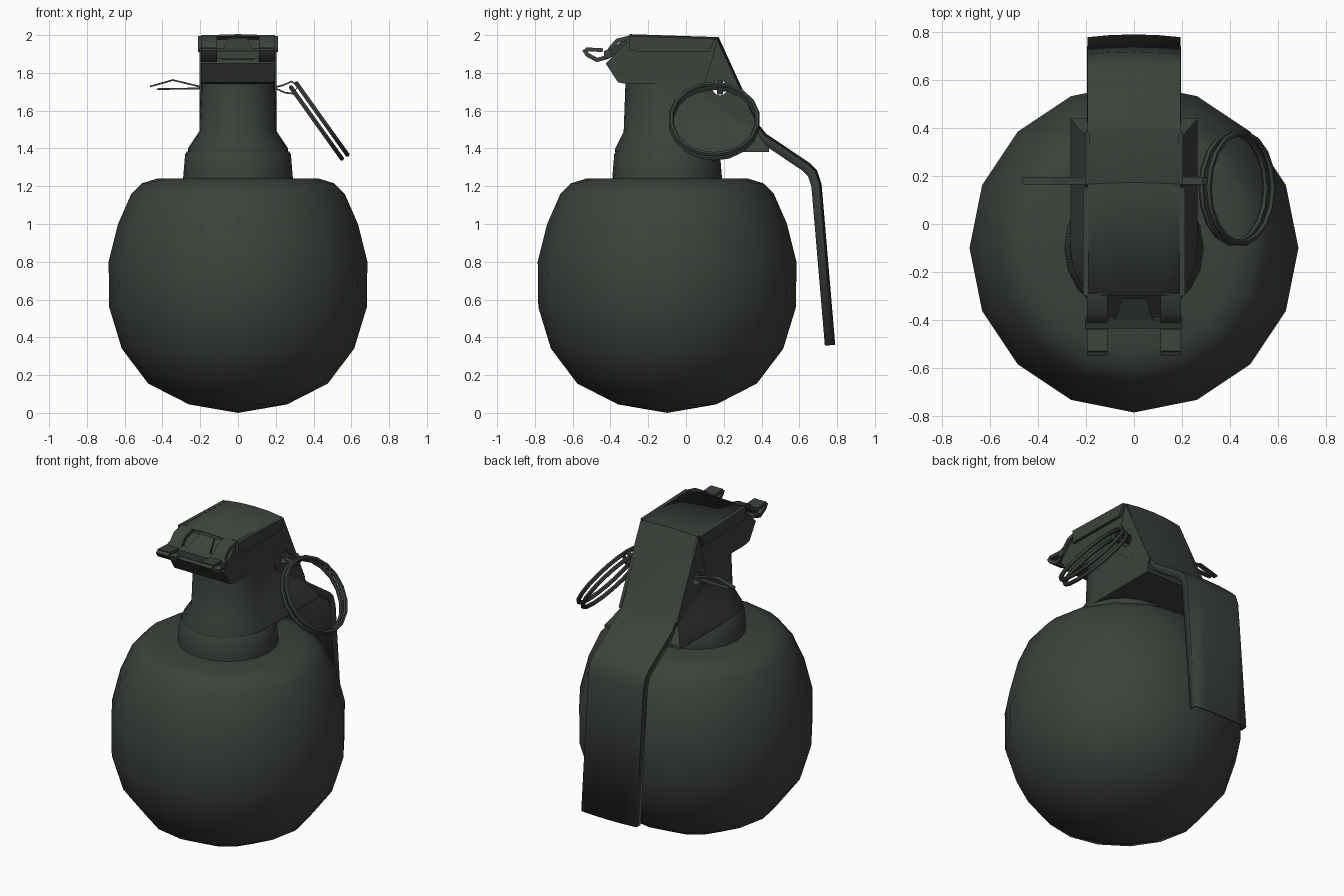
import bpy
import bmesh
from math import sin, cos, pi, radians
from mathutils import Vector

if "Cube" in bpy.data.objects:
    bpy.data.objects.remove(bpy.data.objects["Cube"])

paint = bpy.data.materials.new("dark olive paint")
paint.use_nodes = True
COLOUR = (0.045, 0.054, 0.045, 1)
paint.diffuse_color = COLOUR
bsdf = next(n for n in paint.node_tree.nodes if n.type == "BSDF_PRINCIPLED")
bsdf.inputs["Base Color"].default_value = COLOUR
bsdf.inputs["Roughness"].default_value = 0.7

AXIS_Y = -0.1
PIN_Y, PIN_Z = 0.18, 1.72


def finish(obj, angle=None):
    obj.data.materials.clear()
    obj.data.materials.append(paint)
    if angle:
        bpy.ops.object.select_all(action="DESELECT")
        obj.select_set(True)
        bpy.context.view_layer.objects.active = obj
        bpy.ops.object.shade_smooth_by_angle(angle=radians(angle))
    return obj


def grid_object(name, rows, closed=False, caps=False, angle=None):
    """Skin a list of equally long point rows."""
    bm = bmesh.new()
    grid = [[bm.verts.new(p) for p in row] for row in rows]
    n = len(grid[0])
    for a, b in zip(grid, grid[1:]):
        for i in range(n if closed else n - 1):
            j = (i + 1) % n
            bm.faces.new((a[i], a[j], b[j], b[i]))
    if caps:
        bm.faces.new(grid[0])
        bm.faces.new(grid[-1])
    bmesh.ops.remove_doubles(bm, verts=bm.verts, dist=0.0005)
    bmesh.ops.recalc_face_normals(bm, faces=bm.faces)
    mesh = bpy.data.meshes.new(name)
    bm.to_mesh(mesh)
    bm.free()
    obj = bpy.data.objects.new(name, mesh)
    bpy.context.collection.objects.link(obj)
    return finish(obj, angle)


def lathe(name, profile, sides, angle):
    rows = [[(r * cos(2 * pi * i / sides), AXIS_Y + r * sin(2 * pi * i / sides), z)
             for i in range(sides)] for r, z in profile]
    return grid_object(name, rows, True, True, angle)


def prism(name, side_profile, x0, x1, angle=None):
    rows = [[(x, y, z) for y, z in side_profile] for x in (x0, x1)]
    return grid_object(name, rows, True, True, angle)


def inward(path):
    """Mitred normals of a path, pointing under it."""
    pts = [Vector(p) for p in path]
    result = []
    for i, p in enumerate(pts):
        before = (p - pts[i - 1]).normalized() if i else None
        after = (pts[i + 1] - p).normalized() if i + 1 < len(pts) else None
        t1, t2 = before or after, after or before
        n1, n2 = Vector((t1.y, -t1.x)), Vector((t2.y, -t2.x))
        result.append((n1 + n2) / (1 + n1.dot(n2)))
    return pts, result


def ribbon(name, path, thick, x0, x1, angle=40):
    pts, normals = inward(path)
    under = [p + n * thick for p, n in zip(pts, normals)]
    return prism(name, [tuple(p) for p in pts + under[::-1]], x0, x1, angle)


# Round body and neck
lathe("body", [(0, 0), (0.26, 0.045), (0.475, 0.155), (0.615, 0.34), (0.682, 0.56),
               (0.685, 0.8), (0.635, 1.0), (0.565, 1.16), (0.51, 1.215),
               (0.43, 1.24), (0.2, 1.24)], 16, 50)
lathe("neck", [(0.29, 1.23), (0.29, 1.25), (0.28, 1.37), (0.27, 1.385), (0.2, 1.385)], 20, 35)


# Fuze column: rounded at the front, square at the back
def outline(half_width, depth, back, z):
    arc = [(half_width * cos(pi * i / 12), AXIS_Y - depth * sin(pi * i / 12), z)
           for i in range(13)]
    return arc + [(-half_width, back, z), (half_width, back, z)]


column = grid_object("fuze_column", [
    outline(0.265, 0.275, 0.44, 1.38), outline(0.265, 0.275, 0.44, 1.4),
    outline(0.205, 0.23, 0.37, 1.49), outline(0.195, 0.22, 0.26, 1.76)], True, True, 35)

# Fuze head
head = prism("fuze_head", [(-0.31, 1.74), (-0.36, 1.75), (-0.425, 1.85), (-0.3, 1.978),
                           (0.15, 1.97), (0.26, 1.74)], -0.195, 0.195)

# Safety lever: a thin bowed channel swept along its side path
lever_path = [(-0.3, 2.0), (0.17, 1.985), (0.38, 1.525), (0.42, 1.475),
              (0.65, 1.32), (0.69, 1.28), (0.713, 1.21), (0.785, 0.36)]
section = [(-0.19, 0.05), (-0.19, 0.01), (-0.1, 0.003), (0, 0),
           (0.1, 0.003), (0.19, 0.01), (0.19, 0.05)]
pts, normals = inward(lever_path)
lever = grid_object("safety_lever", [
    [(x, p.x + n.x * d, p.y + n.y * d) for x, d in section]
    for p, n in zip(pts, normals)], angle=35)
shell = lever.modifiers.new("sheet thickness", "SOLIDIFY")
shell.thickness = 0.01
shell.offset = 0

# Lever cheeks and top lips, mirrored
cheeks = []
for side, s in (("left", 1), ("right", -1)):
    cheeks.append(prism(side + "_cheek", [(0.165, 1.975), (0.085, 1.7), (0.1, 1.665),
                                          (0.37, 1.49), (0.385, 1.51)], s * 0.185, s * 0.205))
    prism(side + "_top_lip", [(-0.3, 1.995), (-0.3, 1.915), (0.12, 1.91), (0.155, 1.98)],
          s * 0.19, s * 0.213)
    # Hook arm curling forward from the lever
    ribbon(side + "_hook_arm", [(-0.53, 1.93), (-0.515, 1.905), (-0.47, 1.88), (-0.435, 1.89),
                                (-0.405, 1.94), (-0.37, 1.98), (-0.29, 2.0)],
           0.022, s * 0.11, s * 0.195)
    ribbon(side + "_hook_tip", [(-0.53, 1.935), (-0.44, 1.93)], 0.02, s * 0.11, s * 0.195)

# Hinge bar and tongue between the hook arms
prism("hinge_bar", [(-0.435, 1.875), (-0.435, 1.915), (-0.4, 1.93), (-0.39, 1.885)],
      -0.205, 0.205)
grid_object("hook_tongue", [
    [(-0.05, -0.31, 1.985), (0.05, -0.31, 1.985), (0.05, -0.31, 1.93), (-0.05, -0.31, 1.93)],
    [(-0.085, -0.42, 1.915), (0.085, -0.42, 1.915), (0.085, -0.42, 1.87), (-0.085, -0.42, 1.87)],
], True, True)

# Pin hole drilled through head, column and cheeks
bpy.ops.mesh.primitive_cylinder_add(vertices=12, radius=0.04, depth=1,
                                    location=(0, PIN_Y, PIN_Z), rotation=(0, pi / 2, 0))
drill = bpy.context.object
drill.name = "pin_hole_cutter"
drill.hide_render = True
drill.hide_viewport = True
drill.display_type = "WIRE"
for part in [head, column] + cheeks:
    cut = part.modifiers.new("pin hole", "BOOLEAN")
    cut.operation = "DIFFERENCE"
    cut.object = drill


# Split pin with spread ends and an eye
def wire(name, points, half_depth=0.015, thick=0.009):
    rows = [[(x, PIN_Y + dy, z + dz) for dy, dz in
             ((-half_depth, -thick / 2), (half_depth, -thick / 2),
              (half_depth, thick / 2), (-half_depth, thick / 2))] for x, z in points]
    return grid_object(name, rows, True, True)


wire("pin_upper_leg", [(0.2, 1.727), (-0.2, 1.727), (-0.345, 1.762), (-0.465, 1.728)])
wire("pin_lower_leg", [(0.2, 1.716), (-0.2, 1.718), (-0.43, 1.714)])
wire("pin_eye", [(0.2, 1.725), (0.24, 1.735), (0.285, 1.755), (0.315, 1.73),
                 (0.295, 1.69), (0.25, 1.695), (0.2, 1.717)])

# Double pull ring hanging from the eye
TILT = 0.95
for label, shift in (("outer", 0.018), ("inner", -0.018)):
    bpy.ops.mesh.primitive_torus_add(
        major_segments=18, minor_segments=6, major_radius=0.23, minor_radius=0.013,
        location=(0.43 + shift * sin(TILT), 0.15, 1.545 + shift * cos(TILT)),
        rotation=(0, TILT, 0))
    ring = bpy.context.object
    ring.name = label + "_pull_ring"
    finish(ring, 40)
